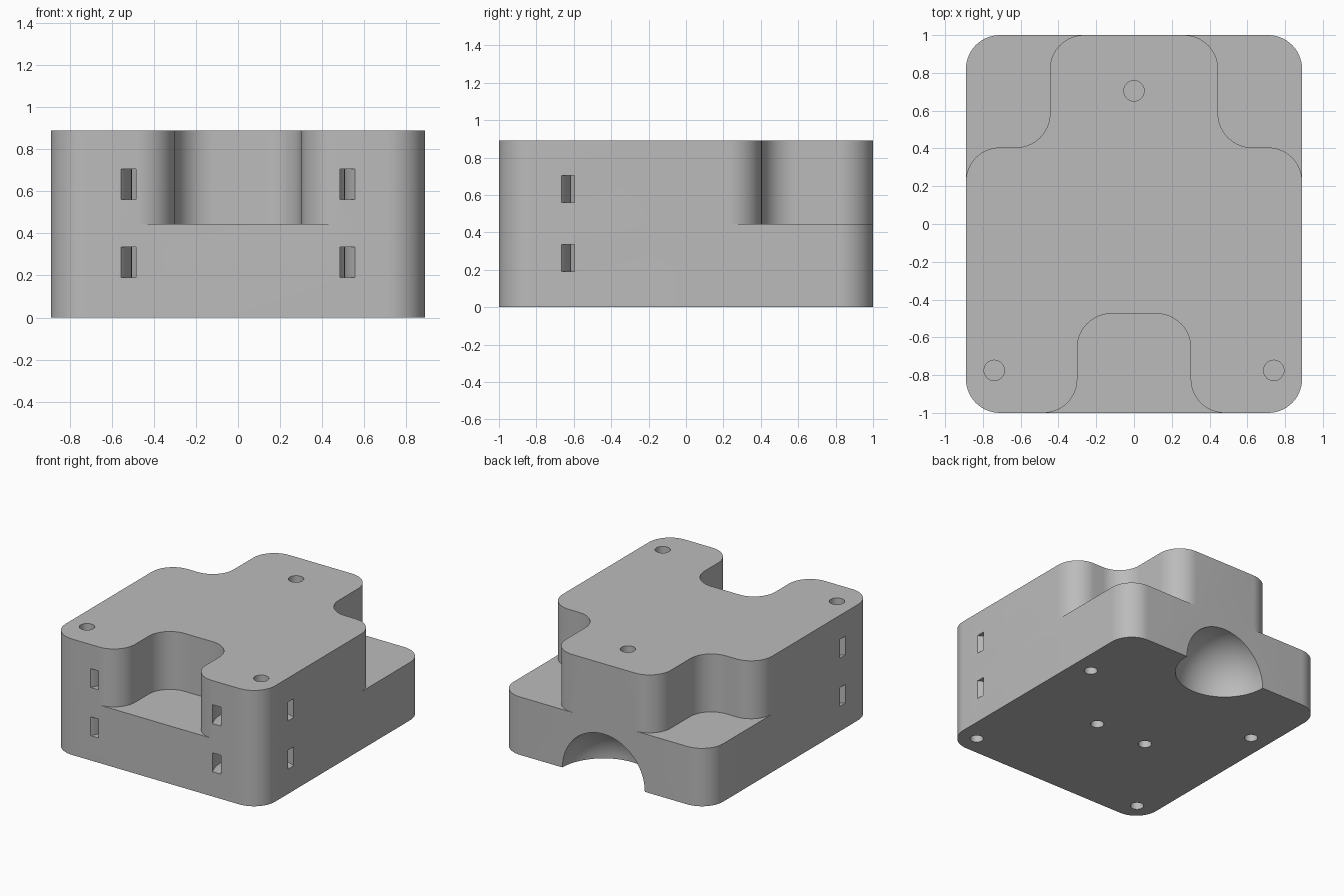
import bpy, bmesh, math
from mathutils import Vector, Matrix

if "Cube" in bpy.data.objects:
    bpy.data.objects.remove(bpy.data.objects["Cube"], do_unlink=True)

W, L, H, STEP = 0.89, 1.0, 0.89, 0.445   # half width, half length, height, ledge level

grey = bpy.data.materials.new("plain grey")
grey.use_nodes = True
grey.diffuse_color = (0.5, 0.5, 0.5, 1)
grey.node_tree.nodes["Principled BSDF"].inputs["Base Color"].default_value = (0.5, 0.5, 0.5, 1)


def to_object(name, bm):
    bmesh.ops.recalc_face_normals(bm, faces=bm.faces)
    mesh = bpy.data.meshes.new(name)
    bm.to_mesh(mesh)
    bm.free()
    mesh.materials.append(grey)
    obj = bpy.data.objects.new(name, mesh)
    bpy.context.scene.collection.objects.link(obj)
    return obj


def fillet(corners, steps=14):
    """Round every (x, y, radius) corner of a closed outline."""
    out = []
    for i, (x, y, r) in enumerate(corners):
        p = Vector((x, y))
        a = (Vector(corners[i - 1][:2]) - p).normalized()
        b = (Vector(corners[(i + 1) % len(corners)][:2]) - p).normalized()
        # all corners are square, so the centre lies one radius along each side
        for k in range(steps + 1):
            t = math.pi / 2 * k / steps
            out.append(p + r * (a * (1 - math.sin(t)) + b * (1 - math.cos(t))))
    return out


def prism(name, outline, z0, z1):
    bm = bmesh.new()
    face = bm.faces.new([bm.verts.new((p.x, p.y, z0)) for p in outline])
    top = bmesh.ops.extrude_face_region(bm, geom=[face])["geom"]
    bmesh.ops.translate(bm, vec=(0, 0, z1 - z0),
                        verts=[v for v in top if isinstance(v, bmesh.types.BMVert)])
    return to_object(name, bm)


def drill(x, y, z, radius, depth):
    """Cylinder centred on a face, reaching depth to both sides of it."""
    bm = bmesh.new()
    bmesh.ops.create_cone(bm, cap_ends=True, segments=32, radius1=radius, radius2=radius,
                          depth=2 * depth, matrix=Matrix.Translation((x, y, z)))
    return to_object("hole_cutter", bm)


def ring(x, y, z0, z1, r_in, r_out):
    """Flat band that cuts a curved strap channel round a corner."""
    bm = bmesh.new()
    section = [(r_in, z0), (r_out, z0), (r_out, z1), (r_in, z1)]
    verts = [bm.verts.new((x + r, y, z)) for r, z in section]
    edges = [bm.edges.new((verts[i - 1], verts[i])) for i in range(4)]
    bmesh.ops.spin(bm, geom=verts + edges, cent=(x, y, 0), axis=(0, 0, 1),
                   angle=math.tau, steps=72, use_merge=True)
    bmesh.ops.remove_doubles(bm, verts=bm.verts, dist=0.0001)
    return to_object("channel_cutter", bm)


def combine(target, other, operation):
    mod = target.modifiers.new(operation.lower(), 'BOOLEAN')
    mod.object, mod.operation, mod.solver = other, operation, 'EXACT'
    bpy.context.view_layer.objects.active = target
    bpy.ops.object.modifier_apply(modifier=mod.name)
    bpy.data.objects.remove(other, do_unlink=True)


# Lower block with rounded corners
R = 0.18
body = prism("housing_body", fillet([(-W, -L, R), (W, -L, R), (W, L, R), (-W, L, R)]), 0, STEP)

# Upper block with a front notch and two cut-away back corners
half = [(0.30, -0.475, R), (0.30, -L, R), (W, -L, R),
        (W, 0.405, R), (0.445, 0.405, R), (0.445, L, R)]
upper_outline = half + [(-x, y, r) for x, y, r in reversed(half)]
combine(body, prism("upper_block", fillet(upper_outline), STEP, H), 'UNION')

# Domed recess under the back edge
bm = bmesh.new()
bmesh.ops.create_uvsphere(bm, u_segments=64, v_segments=32, radius=0.35,
                          matrix=Matrix.Translation((0, L, 0)))
combine(body, to_object("dome_cutter", bm), 'DIFFERENCE')

# Strap channels round the front corners, at two heights
for side in (-1, 1):
    for z0 in (0.19, 0.56):
        combine(body, ring(side * 0.744, -0.854, z0, z0 + 0.145, 0.239, 0.297), 'DIFFERENCE')

# Screw holes in the top and the underside
for x, y in ((-0.74, -0.775), (0.74, -0.775), (0, 0.705)):
    combine(body, drill(x, y, H, 0.054, 0.25), 'DIFFERENCE')
for x, y in ((0.74, -0.85), (0.74, 0.406), (0.22, -0.143)):
    for side in (-1, 1):
        combine(body, drill(side * x, y, 0, 0.047, 0.25), 'DIFFERENCE')

# Smooth curved walls, sharp edges
bpy.ops.object.select_all(action='DESELECT')
body.select_set(True)
bpy.context.view_layer.objects.active = body
bpy.ops.object.shade_smooth_by_angle(angle=math.radians(30))
